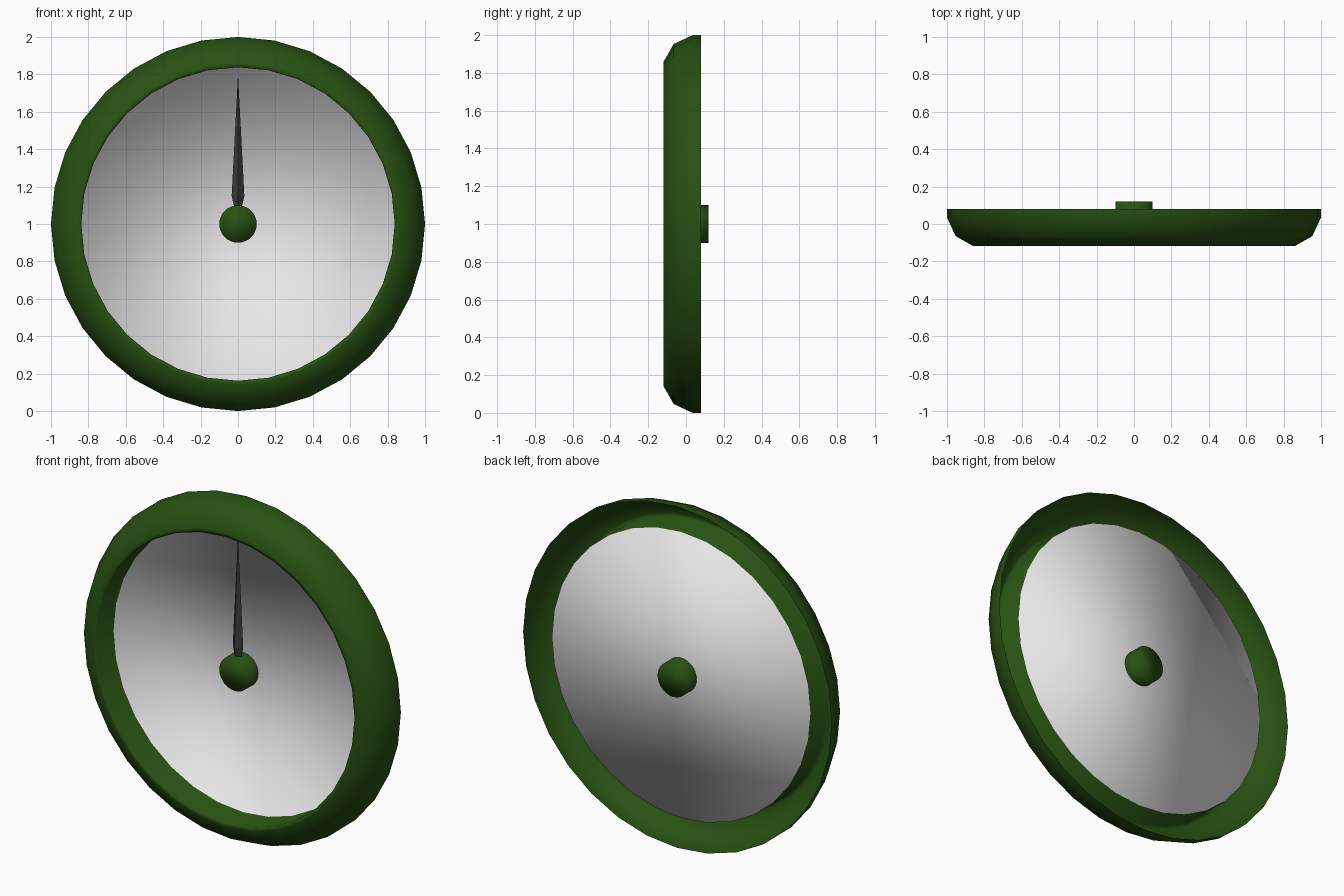
import bpy, bmesh
from math import cos, sin, pi
from mathutils import Matrix

cube = bpy.data.objects.get("Cube")
if cube:
    bpy.data.objects.remove(cube)

SIDES = 32


def material(name, colour):
    mat = bpy.data.materials.new(name)
    mat.use_nodes = True
    mat.diffuse_color = (*colour, 1)
    bsdf = mat.node_tree.nodes["Principled BSDF"]
    bsdf.inputs["Base Color"].default_value = (*colour, 1)
    bsdf.inputs["Roughness"].default_value = 0.8
    return mat


def finish(name, bm, mats, smooth):
    mesh = bpy.data.meshes.new(name)
    for face in bm.faces:
        face.smooth = smooth
    bm.to_mesh(mesh)
    bm.free()
    for mat in mats:
        mesh.materials.append(mat)
    obj = bpy.data.objects.new(name, mesh)
    bpy.context.collection.objects.link(obj)
    return obj


green = material("dark green", (0.021, 0.082, 0.006))
silver = material("pale grey", (0.8, 0.8, 0.8))
charcoal = material("charcoal", (0.05, 0.048, 0.05))

# Case: hollow rounded rim, open at the back, fused to a flat dial sheet
profile = [(1, 0.08), (1, 0.035), (0.953, -0.065), (0.86, -0.118),
           (0.838, -0.118), (0.838, 0.045)]
bm = bmesh.new()
rings = []
for r, y in profile:
    rings.append([bm.verts.new((r * cos(2 * pi * i / SIDES), y,
                                1 + r * sin(2 * pi * i / SIDES)))
                  for i in range(SIDES)])
for outer, inner in zip(rings, rings[1:]):
    for i in range(SIDES):
        j = (i + 1) % SIDES
        bm.faces.new((outer[i], outer[j], inner[j], inner[i]))
dial = bm.faces.new(rings[-1])
dial.material_index = 1
finish("rim_and_dial", bm, [green, silver], True)

# Hub: short pin passing through the dial
front, back = -0.03, 0.12
bm = bmesh.new()
place = Matrix.Translation((0, (front + back) / 2, 1)) @ Matrix.Rotation(pi / 2, 4, "X")
bmesh.ops.create_cone(bm, cap_ends=True, segments=SIDES, radius1=0.1, radius2=0.1,
                      depth=back - front, matrix=place)
finish("hub", bm, [green], True)

# Needle: slim four-sided double point
bm = bmesh.new()
low, wide, tip, half = 1.0, 1.15, 1.8, 0.034
for start, end, r1, r2 in ((low, wide, 0, half), (wide, tip, half, 0)):
    bmesh.ops.create_cone(bm, cap_ends=False, segments=4, radius1=r1, radius2=r2,
                          depth=end - start,
                          matrix=Matrix.Translation((0, 0, (start + end) / 2)))
bmesh.ops.remove_doubles(bm, verts=bm.verts, dist=0.0001)
bmesh.ops.recalc_face_normals(bm, faces=bm.faces)
finish("needle", bm, [charcoal], False)
